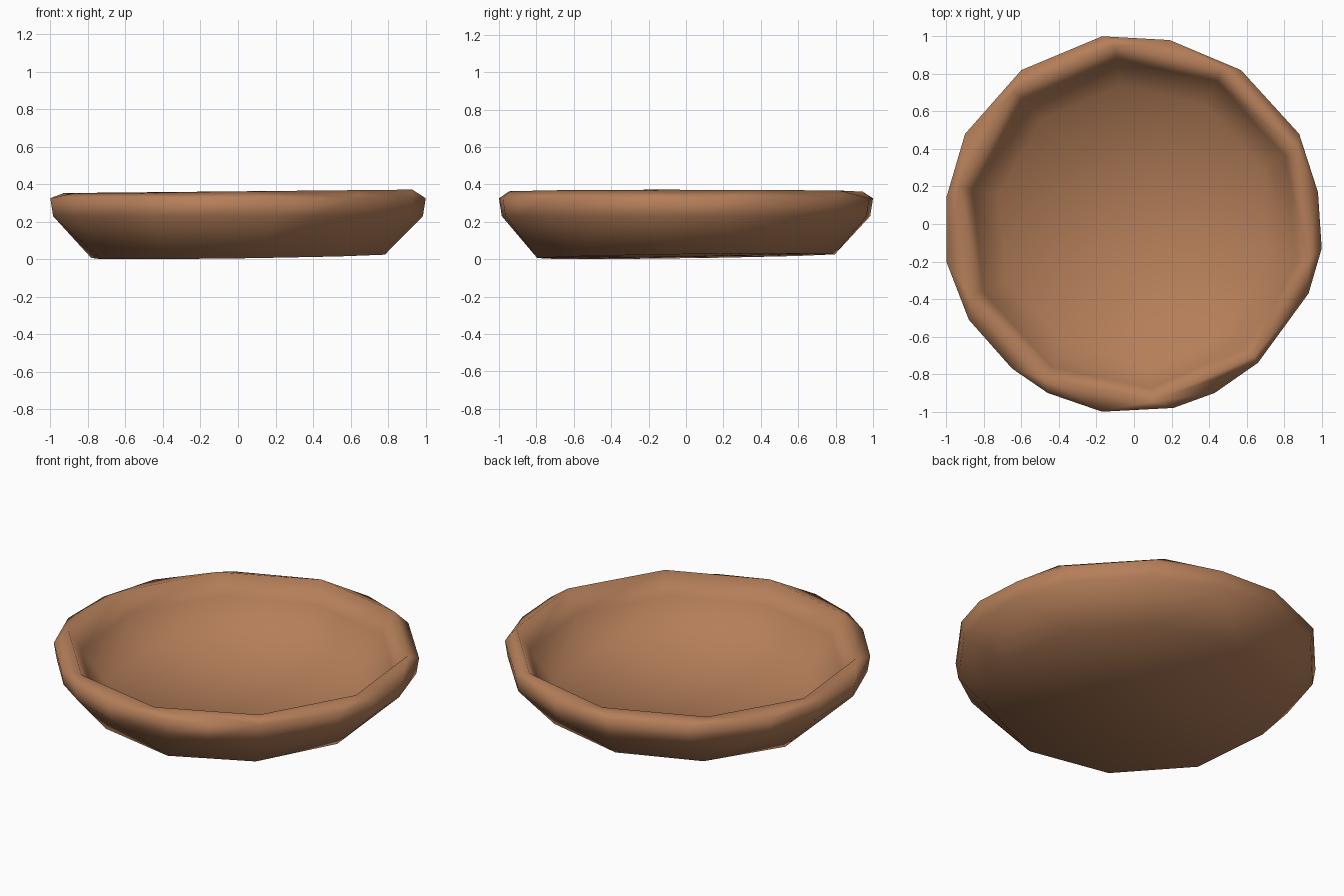
import bpy, bmesh, math

cube = bpy.data.objects.get("Cube")
if cube:
    bpy.data.objects.remove(cube, do_unlink=True)

clay = bpy.data.materials.new("warm brown clay")
clay.use_nodes = True
colour = (0.46, 0.21, 0.10, 1)
clay.diffuse_color = colour
clay.node_tree.nodes["Principled BSDF"].inputs["Base Color"].default_value = colour

# Uneven outline of the rim, anticlockwise
OUTLINE = [(0.98, 0.17), (0.88, 0.48), (0.57, 0.82), (0.19, 0.98), (-0.17, 1.0),
           (-0.6, 0.82), (-0.9, 0.48), (-1.0, 0.14), (-1.0, -0.2), (-0.88, -0.51),
           (-0.65, -0.77), (-0.46, -0.9), (-0.17, -1.0), (0.21, -0.98),
           (0.43, -0.9), (0.66, -0.74), (0.93, -0.37), (1.0, -0.13)]

bm = bmesh.new()


def outline_ring(scale, z):
    return [bm.verts.new((x * scale, y * scale, z)) for x, y in OUTLINE]


def decagon(radius, height, turn=24):
    ring = []
    for i in range(10):
        a = math.radians(turn + 36 * i)
        x, y = radius * math.cos(a), radius * math.sin(a)
        ring.append(bm.verts.new((x, y, height(x, y))))
    return ring


def angle(v):
    return math.atan2(v.co.y, v.co.x) % math.tau


def stitch(a, b):
    """Join two rings of any counts, always advancing the ring that lags."""
    a, b = sorted(a, key=angle), sorted(b, key=angle)
    if len(a) == len(b):
        n = len(a)
        for i in range(n):
            j = (i + 1) % n
            bm.faces.new((a[i], a[j], b[j], b[i]))
        return
    i = j = 0
    while i < len(a) or j < len(b):
        next_a = angle(a[(i + 1) % len(a)]) + math.tau * ((i + 1) // len(a))
        next_b = angle(b[(j + 1) % len(b)]) + math.tau * ((j + 1) // len(b))
        p, q = a[i % len(a)], b[j % len(b)]
        if j >= len(b) or (i < len(a) and next_a <= next_b):
            i += 1
            bm.faces.new((p, a[i % len(a)], q))
        else:
            j += 1
            bm.faces.new((p, b[j % len(b)], q))


def cap(ring, z):
    centre = bm.verts.new((0, 0, z))
    for i, v in enumerate(ring):
        bm.faces.new((v, ring[(i + 1) % len(ring)], centre))


# Shell from the underside, over the rolled rim, down to the inner floor
rings = [
    decagon(0.80, lambda x, y: 0.016 + 0.014 * (x + y)),
    outline_ring(0.985, 0.23),
    outline_ring(1.0, 0.325),
    decagon(0.95, lambda x, y: 0.362 + 0.01 * x),
    decagon(0.88, lambda x, y: 0.24),
    decagon(0.74, lambda x, y: 0.07),
]
for lower, upper in zip(rings, rings[1:]):
    stitch(lower, upper)
cap(rings[0], 0.012)
cap(rings[-1], 0.045)

bmesh.ops.recalc_face_normals(bm, faces=bm.faces[:])
for f in bm.faces:
    f.smooth = True
mesh = bpy.data.meshes.new("bowl")
bm.to_mesh(mesh)
bm.free()
mesh.materials.append(clay)
bowl = bpy.data.objects.new("bowl", mesh)
bpy.context.collection.objects.link(bowl)
